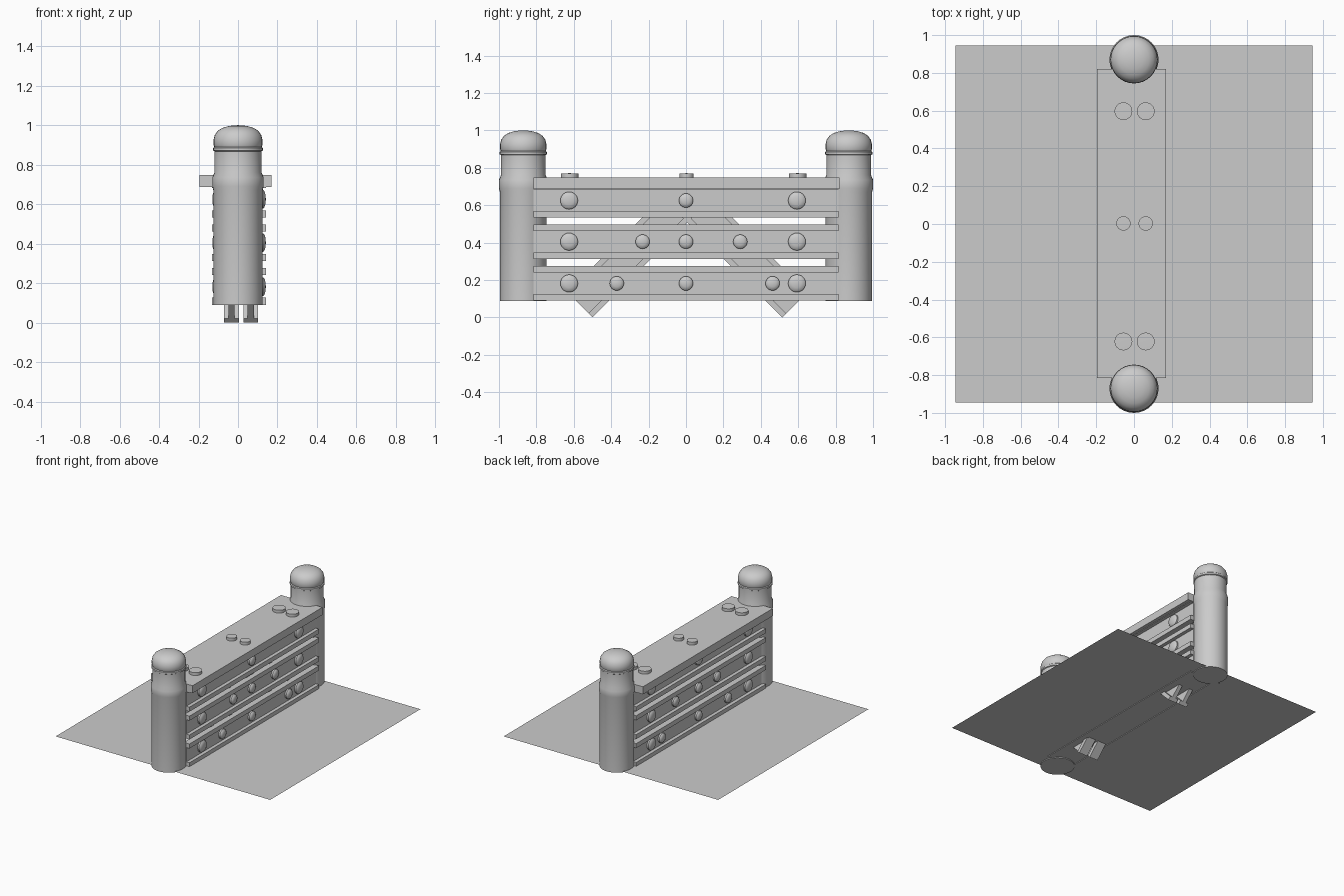
import bpy, bmesh
from math import radians, pi, sin, cos
from mathutils import Vector, Matrix

if "Cube" in bpy.data.objects:
    bpy.data.objects.remove(bpy.data.objects["Cube"])


def make(name, verts, faces, smooth=False):
    mesh = bpy.data.meshes.new(name)
    bm = bmesh.new()
    vs = [bm.verts.new(v) for v in verts]
    for f in faces:
        bm.faces.new([vs[i] for i in f])
    bmesh.ops.recalc_face_normals(bm, faces=bm.faces[:])
    bm.to_mesh(mesh)
    bm.free()
    ob = bpy.data.objects.new(name, mesh)
    bpy.context.collection.objects.link(ob)
    if smooth:
        bpy.ops.object.select_all(action='DESELECT')
        ob.select_set(True)
        bpy.context.view_layer.objects.active = ob
        bpy.ops.object.shade_smooth_by_angle(angle=radians(35))
    return ob


def lathe(name, profile, matrix, n=32):
    """Revolve (radius, height) points about local z; last point is the pole."""
    rings = profile[:-1]
    verts = [matrix @ Vector((r * cos(2 * pi * k / n), r * sin(2 * pi * k / n), h))
             for r, h in rings for k in range(n)]
    verts.append(matrix @ Vector((0, 0, profile[-1][1])))
    faces = [(i * n + k, i * n + (k + 1) % n, (i + 1) * n + (k + 1) % n, (i + 1) * n + k)
             for i in range(len(rings) - 1) for k in range(n)]
    last = (len(rings) - 1) * n
    faces += [(last + k, last + (k + 1) % n, len(verts) - 1) for k in range(n)]
    faces.append(tuple(range(n)))
    return make(name, verts, faces, True)


def extrude(name, section, start, end, place):
    """Sweep a closed 2D section between two distances along a line."""
    n = len(section)
    verts = [place(a, b, t) for t in (start, end) for a, b in section]
    faces = [(i, (i + 1) % n, n + (i + 1) % n, n + i) for i in range(n)]
    faces += [tuple(range(n)), tuple(range(n, 2 * n))]
    return make(name, verts, faces)


# ground sheet
G, GZ = 0.945, 0.095
make("ground_sheet", [(-G, -G, GZ), (G, -G, GZ), (G, G, GZ), (-G, G, GZ)], [(0, 1, 2, 3)])

# round end posts with collar, neck ring and domed cap
post = [(.125, .088), (.125, .67), (.13, .69), (.13, .735), (.119, .762), (.119, .868),
        (.126, .872), (.126, .885), (.12, .89), (.124, .9), (.124, .925), (.118, .95),
        (.103, .971), (.08, .986), (.05, .995), (.022, .999), (0, 1.0)]
for s, label in ((-1, "front"), (1, "back")):
    lathe(label + "_post", post, Matrix.Translation((0, s * .87, 0)))

# wide top board
board = [(-.195, .687), (.17, .687), (.17, .747), (-.195, .747)]
extrude("top_board", board, -.815, .82, lambda a, b, t: (a, t, b))

# three channel rails on each side, flanges outward
H, FL = .186, .036
rail = [(0, 0), (.05, 0), (.05, FL), (.022, FL), (.022, H - FL), (.05, H - FL), (.05, H), (0, H)]
for side, x0 in ((1, .093), (-1, -.082)):
    for i in range(3):
        z0 = .09 + i * .2215
        extrude("rail", rail, -.815, .815,
                lambda a, b, t: (x0 + side * a, t, z0 + b))

# paired I-beam braces meeting under the top board
F, D = .03, .19
for x0 in (-.033, .065):
    for s in (-1, 1):
        w, v = .037, .016
        ibeam = [(-w, 0), (w, 0), (w, F), (v, F), (v, D - F), (w, D - F),
                 (w, D), (-w, D), (-w, D - F), (-v, D - F), (-v, F), (-w, F)]
        k = .5 ** .5
        extrude("brace", ibeam, 0, .8,
                lambda a, b, t: (x0 + a, .007 + s * (.507 + (b - t) * k), (b + t) * k))


def bolt(name, loc, r, matrix, h):
    cap = [(r, 0), (r, h * .5), (r * .85, h * .75), (r * .5, h * .94), (0, h)]
    lathe(name, cap, Matrix.Translation(loc) @ matrix, 24)


# rail bolts on both sides
rows = {.625: [(-.625, .047), (0, .038), (.593, .047)],
        .405: [(-.625, .047), (-.232, .038), (0, .038), (.29, .038), (.593, .047)],
        .182: [(-.625, .047), (-.37, .038), (0, .038), (.463, .038), (.593, .047)]}
for side, x0 in ((1, .113), (-1, -.102)):
    for z, bolts in rows.items():
        for y, r in bolts:
            bolt("rail_bolt", (x0, y, z), r, Matrix.Rotation(side * pi / 2, 4, 'Y'), .028)

# flat bolts on the top board
for x in (-.056, .062):
    for y, r in ((-.622, .047), (.003, .038), (.597, .047)):
        lathe("top_bolt", [(r, .74), (r, .77), (0, .771)], Matrix.Translation((x, y, 0)), 24)
